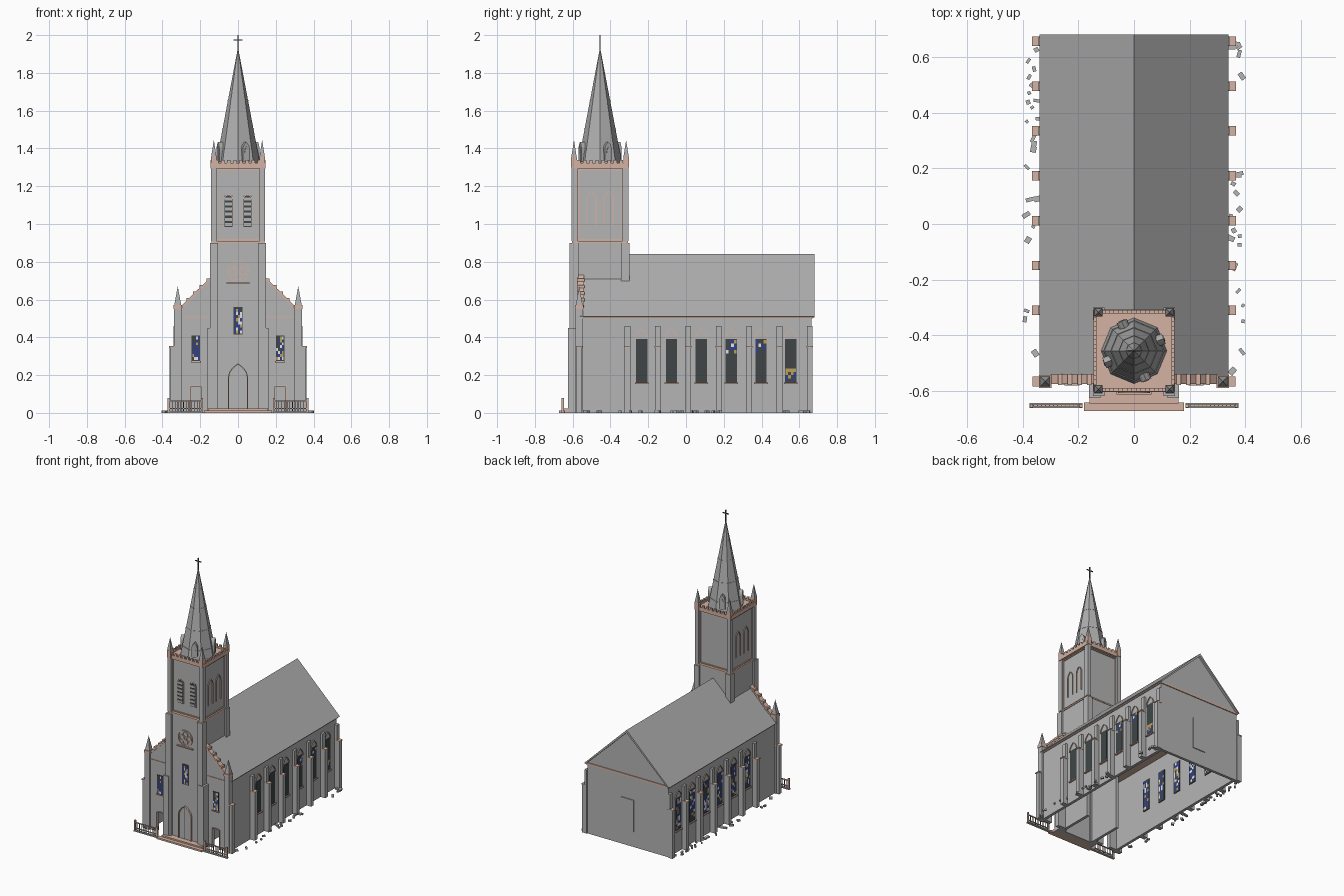
import bpy, bmesh, math, random
from mathutils import Matrix, Vector

random.seed(4)
if "Cube" in bpy.data.objects:
    bpy.data.objects.remove(bpy.data.objects["Cube"])


def material(name, r, g, b):
    m = bpy.data.materials.new(name)
    m.use_nodes = True
    m.diffuse_color = (r, g, b, 1)
    m.node_tree.nodes["Principled BSDF"].inputs["Base Color"].default_value = (r, g, b, 1)
    return m


STONE = material("grey stone", .46, .46, .46)
SLATE = material("roof slate", .42, .42, .42)
TRIM = material("tan trim", .66, .45, .36)
GLASS = material("dark glass", .05, .06, .06)
BLUE = material("blue glass", .03, .05, .25)
GOLD = material("gold glass", .5, .36, .1)
PALE = material("pale glass", .8, .82, .85)
IRON = material("dark iron", .08, .08, .08)


def finish(name, bm, mats, mirror=False):
    bmesh.ops.recalc_face_normals(bm, faces=bm.faces)
    me = bpy.data.meshes.new(name)
    bm.to_mesh(me)
    bm.free()
    ob = bpy.data.objects.new(name, me)
    bpy.context.collection.objects.link(ob)
    for m in mats:
        me.materials.append(m)
    if mirror:
        ob.modifiers.new("Mirror", 'MIRROR').use_mirror_merge = False
    return ob


def boxes(name, mat, items, mirror=False):
    """Boxes given as x0, x1, y0, y1, z0, z1."""
    bm = bmesh.new()
    for x0, x1, y0, y1, z0, z1 in items:
        mid = Vector((x0 + x1, y0 + y1, z0 + z1)) / 2
        size = Matrix.Diagonal((x1 - x0, y1 - y0, z1 - z0, 1))
        bmesh.ops.create_cube(bm, size=1, matrix=Matrix.Translation(mid) @ size)
    return finish(name, bm, [mat], mirror)


def at(axis, u, d, z):
    return (d, u, z) if axis == 'x' else (u, d, z)


def thicken(bm, axis, depth):
    out = bmesh.ops.extrude_face_region(bm, geom=bm.faces[:])
    moved = [v for v in out["geom"] if isinstance(v, bmesh.types.BMVert)]
    bmesh.ops.translate(bm, verts=moved, vec=at(axis, 0, depth, 0))


def prism(name, mat, axis, pts, d0, d1, mirror=False):
    bm = bmesh.new()
    bm.faces.new([bm.verts.new(at(axis, u, d0, z)) for u, z in pts])
    thicken(bm, axis, d1 - d0)
    return finish(name, bm, [mat], mirror)


def arch(u, half, z0, spring, top):
    """Pointed arch outline, from one foot over the tip to the other foot."""
    side = [(half, z0)] + [(half * math.cos(t * math.pi / 6) ** .8, spring + (top - spring) * t / 3)
                           for t in range(3)]
    return [(u - a, z) for a, z in side] + [(u, top)] + [(u + a, z) for a, z in reversed(side)]


def arch_frames(name, axis, centres, half, z0, spring, top, d0, d1, w=.006, mirror=False):
    bm = bmesh.new()
    for c in centres:
        rows = [[bm.verts.new(at(axis, u, d0, z)) for u, z in arch(c, half + k, z0, spring, top + k)]
                for k in (0, w)]
        for i in range(len(rows[0]) - 1):
            bm.faces.new((rows[0][i], rows[0][i + 1], rows[1][i + 1], rows[1][i]))
    thicken(bm, axis, d1 - d0)
    return finish(name, bm, [TRIM], mirror)


def cones(name, mat, spots, sides, r0, r1, z0, z1, turn=0.0):
    bm = bmesh.new()
    for x, y in spots:
        m = Matrix.Translation((x, y, (z0 + z1) / 2)) @ Matrix.Rotation(turn, 4, 'Z')
        bmesh.ops.create_cone(bm, cap_ends=True, segments=sides, radius1=r0, radius2=r1,
                              depth=z1 - z0, matrix=m)
    return finish(name, bm, [mat])


def mosaic(name, axis, d, u0, u1, z0, z1, cols, rows):
    """Stained glass as a grid of coloured panes."""
    bm = bmesh.new()
    du, dz = (u1 - u0) / cols, (z1 - z0) / rows
    for i in range(cols):
        for j in range(rows):
            u, z = u0 + i * du, z0 + j * dz
            f = bm.faces.new([bm.verts.new(at(axis, a, d, b)) for a, b in
                              ((u, z), (u + du, z), (u + du, z + dz), (u, z + dz))])
            f.material_index = random.choice((0, 0, 1, 1, 1, 2, 3))
    finish(name, bm, [GLASS, BLUE, GOLD, PALE])


# Nave: open shell, roof, tan wall plate, gable
W, BACK, FRONT, EAVE, RIDGE = .325, .665, -.56, .51, .84
boxes("nave_side_wall", STONE, [(W - .02, W, FRONT, BACK, 0, EAVE)], True)
boxes("nave_back_wall", STONE, [(-W, W, BACK - .02, BACK, 0, EAVE)])
prism("back_gable", STONE, 'y', [(-W, EAVE), (W, EAVE), (0, RIDGE - .01)], BACK - .02, BACK)
boxes("wall_plate", TRIM, [(-W - .006, W + .006, FRONT, BACK + .006, EAVE - .01, EAVE + .004)])
prism("nave_roof", SLATE, 'y', [(-.34, EAVE), (0, RIDGE), (.34, EAVE), (.33, EAVE - .004),
                                (0, RIDGE - .02), (-.33, EAVE - .004)], FRONT, .68)
boxes("back_door", STONE, [(-.05, .05, BACK, BACK + .006, .11, .34)])

# Side buttresses with tan caps
stops = [-.31 + .161 * i for i in range(7)]
boxes("buttress", STONE, [b for y in stops for b in (
    (W, .362, y - .015, y + .015, 0, .345), (W, .342, y - .015, y + .015, .345, .46))], True)
boxes("buttress_cap", TRIM, [(W, .366, y - .017, y + .017, .345, .353) for y in stops], True)

# Side windows
bays = [-.235 + .158 * i for i in range(6)]
boxes("side_window", GLASS, [(W - .025, W + .004, y - .03, y + .03, .16, .39) for y in bays], True)
boxes("side_sill", TRIM, [(W, W + .012, y - .036, y + .036, .152, .16) for y in bays], True)
arch_frames("side_window_hood", 'x', bays, .032, .385, .39, .44, W, W + .006, .005, True)
for y in bays:
    for d in (-W - .005, -W + .026):
        mosaic("right_stained_glass", 'x', d, y - .028, y + .028, .17, .385, 4, 12)
for y, low in ((bays[3], .315), (bays[4], .315), (bays[5], .165)):
    mosaic("left_stained_glass", 'x', W + .005, y - .028, y + .028, low, low + .07, 4, 4)

# Front wall with side doorways, coping and corner piers
prism("front_wall", STONE, 'y', [(.12, 0), (.195, 0), (.195, .14), (.25, .14), (.25, 0), (.31, 0),
                                 (.31, .56), (.29, .56), (.12, .73)], -.57, -.545, True)
prism("front_coping", TRIM, 'y', [(.29, .56), (.3, .566), (.12, .744), (.12, .73)], -.575, -.54, True)
boxes("coping_block", TRIM, [(x - .008, x + .008, -.577, -.538, .855 - x, .872 - x)
                             for x in (.16, .195, .23, .265)], True)
boxes("front_string", TRIM, [(.15, .3, -.574, -.57, .505, .511)], True)
arch_frames("side_door_frame", 'y', [.2225], .028, 0, .14, .143, -.576, -.57, .005, True)
boxes("front_window", GLASS, [(.2, .245, -.574, -.542, .275, .41)], True)
boxes("front_window_sill", TRIM, [(.195, .25, -.58, -.57, .268, .275)], True)
boxes("corner_pier", STONE, [(.3, .338, -.585, -.545, 0, .555), (.338, .36, -.58, -.55, 0, .345)], True)
boxes("corner_pier_cap", TRIM, [(.297, .341, -.588, -.542, .55, .57),
                                (.338, .364, -.583, -.547, .345, .353)], True)
cones("corner_pinnacle", SLATE, [(s * .319, -.565) for s in (-1, 1)], 4, .026, 0, .57, .67, math.pi / 4)
for u in (-.222, .222):
    mosaic("front_stained_glass", 'y', -.576, u - .02, u + .02, .28, .405, 4, 8)

# Lower tower: hollow walls and corner piers
CY = -.455
boxes("tower_lower", STONE, [
    (-.135, .135, -.6, -.58, 0, .9), (-.135, -.115, -.58, -.32, 0, .9), (.115, .135, -.58, -.32, 0, .9),
    (-.135, .135, -.33, -.31, .5, .9), (-.135, .135, -.6, -.31, .88, .9)])
boxes("tower_lower_pier", STONE, [(.105, .147, -.618, -.57, 0, .9), (.105, .147, -.345, -.3, .5, .9),
                                  (.12, .162, -.625, -.56, 0, .45)], True)
boxes("tower_string", TRIM, [(-.14, .14, CY - .148, CY + .148, .9, .91)])
boxes("tower_window", GLASS, [(-.024, .024, -.604, -.6, .415, .56)])
mosaic("tower_stained_glass", 'y', -.606, -.02, .02, .42, .55, 4, 8)
boxes("clock_ledge", TRIM, [(-.062, .062, -.612, -.6, .683, .69)])

# Round window ring with quatrefoil bumps
bm = bmesh.new()
for cx, cz, r in ((0, 0, .058), (.028, 0, .02), (-.028, 0, .02), (0, .028, .02), (0, -.028, .02)):
    rings = [[bm.verts.new((cx + k * math.cos(a * math.pi / 10), -.6, .75 + cz + k * math.sin(a * math.pi / 10)))
              for a in range(20)] for k in (r, r - .004)]
    for i in range(20):
        j = (i + 1) % 20
        bm.faces.new((rings[0][i], rings[0][j], rings[1][j], rings[1][i]))
thicken(bm, 'y', -.006)
finish("round_window", bm, [TRIM])

# Main door
prism("main_door", STONE, 'y', arch(0, .045, .02, .19, .255), -.606, -.6)
arch_frames("main_door_frame", 'y', [0], .047, .02, .19, .257, -.612, -.6)
boxes("door_joint", IRON, [(-.001, .001, -.608, -.606, .02, .25)])

# Belfry with corner piers and tan panel frames
H = .128
boxes("belfry", STONE, [(-H, H, CY - H, CY + H, .91, 1.3)])
corners = [(sx, sy) for sx in (-1, 1) for sy in (-1, 1)]
boxes("belfry_pier", STONE, [(sx * .128 - .014, sx * .128 + .014, CY + sy * .134 - .016,
                              CY + sy * .134 + .016, .91, 1.3) for sx, sy in corners])
for s in (-1, 1):
    rails = [(-.116, .116, z, z + .007) for z in (.913, 1.283)]
    stiles = [(u - .003, u + .003, .913, 1.29) for u in (-.113, .113)]
    for n, axis in enumerate("xy"):
        c = CY if axis == 'x' else 0
        d = sorted((s * H, s * (H + .006)))
        if axis == 'x':
            items = [(*d, CY + a, CY + b, z0, z1) for a, b, z0, z1 in rails + stiles]
        else:
            items = [(a, b, CY + d[0], CY + d[1], z0, z1) for a, b, z0, z1 in rails + stiles]
        boxes("belfry_panel_frame", TRIM, items)
    arch_frames("belfry_side_arch", 'x', [CY - .045, CY + .045], .022, .99, 1.13, 1.17, s * H, s * (H + .006))

# Front louvres
FY = CY - H
boxes("louvre_opening", GLASS, [(.028, .072, FY - .003, FY, .985, 1.15)], True)
boxes("louvre_slat", STONE, [(.029, .071, FY - .009, FY, .99 + .027 * i, 1.006 + .027 * i)
                             for i in range(6)], True)
arch_frames("louvre_frame", 'y', [.05], .023, .985, 1.13, 1.155, FY - .006, FY, .004, True)

# Crenellated parapet
P = .146
boxes("cornice", TRIM, [(-P, P, CY - P, CY + P, 1.295, 1.312)])
merlons = []
for s in (-1, 1):
    a, b = sorted((s * P, s * (P - .012)))
    merlons += [(a, b, CY - P, CY + P, 1.31, 1.322), (-P, P, CY + a, CY + b, 1.31, 1.322)]
    for i in range(8):
        u = -.112 + .032 * i
        merlons += [(a, b, CY + u - .009, CY + u + .009, 1.32, 1.338),
                    (u - .009, u + .009, CY + a, CY + b, 1.32, 1.338)]
boxes("parapet", TRIM, merlons)
tips = [(sx * .128, CY + sy * .138) for sx, sy in corners]
boxes("parapet_post", TRIM, [(x - .015, x + .015, y - .015, y + .015, 1.3, 1.355) for x, y in tips])
cones("parapet_pinnacle", SLATE, tips, 4, .02, 0, 1.355, 1.445, math.pi / 4)

# Eight sided spire with bands, dormers and cross
R, Z0, Z1 = .118, 1.312, 1.92
cones("spire", SLATE, [(0, CY)], 8, R, .003, Z0, Z1)
for z in (1.37, 1.5, 1.65, 1.78):
    r = R * (Z1 - z) / (Z1 - Z0) + .003
    cones("spire_band", SLATE, [(0, CY)], 8, r, r - .001, z, z + .006)
for k in range(4):
    spin = Matrix.Translation((0, CY, 0)) @ Matrix.Rotation(math.radians(22.5 + 90 * k), 4, 'Z')
    for name, mat, half, tip, d0, d1 in (("dormer", SLATE, .02, 1.435, .06, .115),
                                         ("dormer_opening", STONE, .011, 1.41, .115, .118)):
        ob = prism(name, mat, 'x', arch(0, half, 1.33, tip - .04, tip), d0, d1)
        ob.matrix_world = spin
boxes("cross", IRON, [(-.003, .003, CY - .003, CY + .003, 1.91, 2),
                      (-.024, .024, CY - .003, CY + .003, 1.972, 1.978)])

# Steps and railings
boxes("steps", TRIM, [(-.18, .18, -.672, -.64, 0, .012), (-.16, .16, -.645, -.6, 0, .022)])
boxes("railing", TRIM, [(.19, .37, -.655, -.648, z, z + .006) for z in (.02, .06)]
      + [(x - .005, x + .005, -.658, -.646, 0, .08) for x in (.19, .367)], True)
boxes("railing_picket", IRON, [(.2 + .0145 * i, .203 + .0145 * i, -.653, -.65, .005, .068)
                               for i in range(12)], True)
boxes("railing_base", STONE, [(.185, .375, -.66, -.643, 0, .008)], True)

# Loose stones along the side walls
bm = bmesh.new()
for i in range(46):
    spot = Vector(((-1) ** i * random.uniform(.345, .392), random.uniform(-.55, .66), .006))
    size = Matrix.Diagonal((random.uniform(.01, .03), random.uniform(.01, .022), .011, 1))
    bmesh.ops.create_cube(bm, size=1, matrix=Matrix.Translation(spot)
                          @ Matrix.Rotation(random.uniform(0, math.pi), 4, 'Z') @ size)
finish("loose_stones", bm, [STONE])
